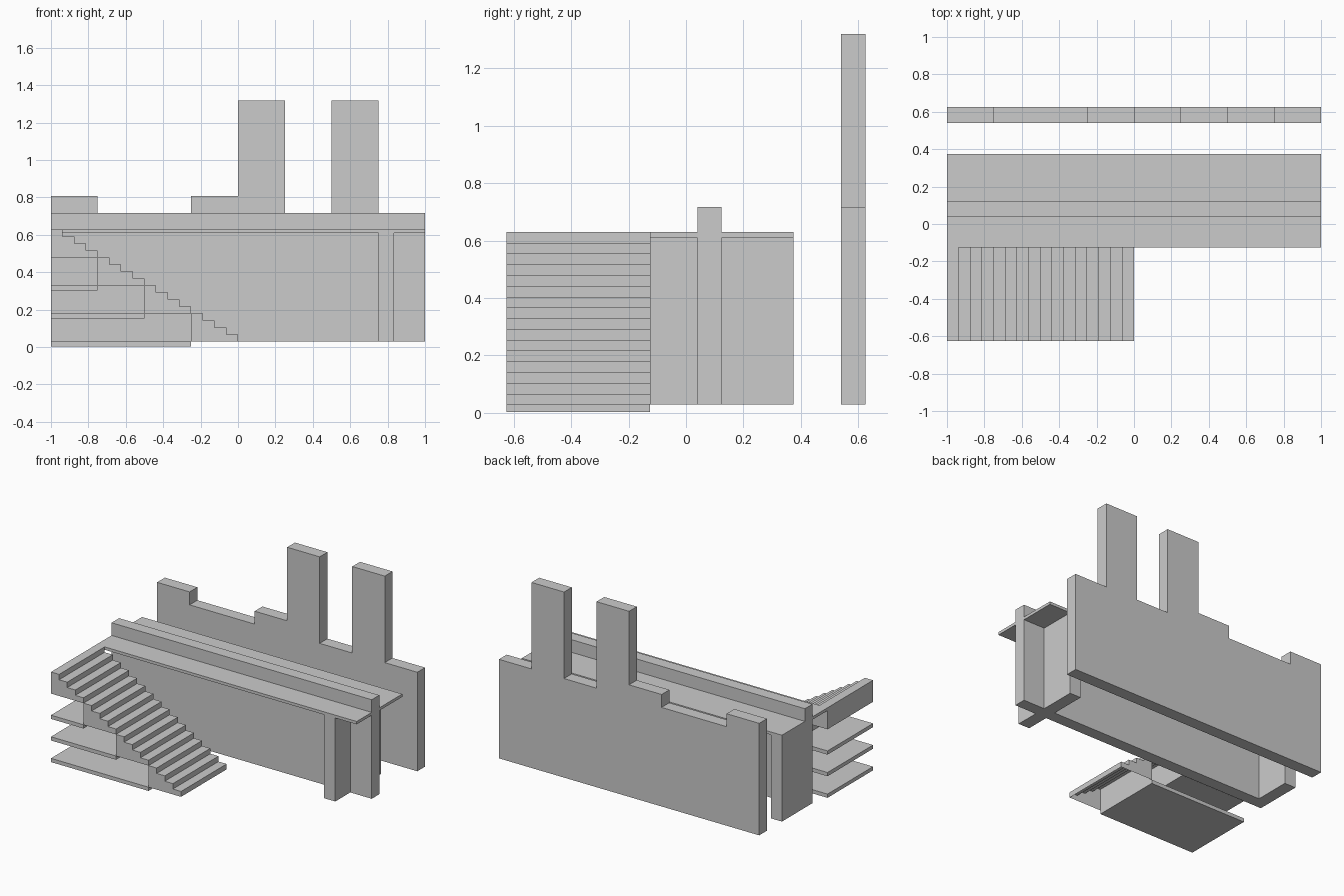
import bpy, bmesh

if "Cube" in bpy.data.objects:
    bpy.data.objects.remove(bpy.data.objects["Cube"])


def prism(name, profile, y0, y1, open_bottom=False):
    """Extrude an x-z outline from y0 to y1, optionally leaving the underside open."""
    bm = bmesh.new()
    face = bm.faces.new([bm.verts.new((x, y0, z)) for x, z in profile])
    ext = bmesh.ops.extrude_face_region(bm, geom=[face], use_keep_orig=True)
    moved = [g for g in ext["geom"] if isinstance(g, bmesh.types.BMVert)]
    bmesh.ops.translate(bm, verts=moved, vec=(0, y1 - y0, 0))
    bmesh.ops.recalc_face_normals(bm, faces=bm.faces[:])
    if open_bottom:
        low = min(v.co.z for v in bm.verts)
        under = [f for f in bm.faces if all(abs(v.co.z - low) < 1e-5 for v in f.verts)]
        bmesh.ops.delete(bm, geom=under, context='FACES')
    mesh = bpy.data.meshes.new(name)
    bm.to_mesh(mesh)
    bm.free()
    obj = bpy.data.objects.new(name, mesh)
    bpy.context.collection.objects.link(obj)
    return obj


def box(name, x0, x1, y0, y1, z0, z1):
    return prism(name, [(x0, z0), (x1, z0), (x1, z1), (x0, z1)], y0, y1)


BASE, DECK, TOP = 0.029, 0.629, 0.717
MERLON, TOWER = 0.807, 1.318

# Rear wall with battlements and two tall towers
prism("rear_wall", [
    (-1, BASE), (1, BASE), (1, TOP), (0.75, TOP), (0.75, TOWER), (0.5, TOWER),
    (0.5, TOP), (0.25, TOP), (0.25, TOWER), (0, TOWER), (0, MERLON),
    (-0.25, MERLON), (-0.25, TOP), (-0.75, TOP), (-0.75, MERLON), (-1, MERLON),
], 0.54, 0.625)

# Central wall, walkway deck on both sides of it
F, B = 0.04, 0.123
box("central_wall", -1, 1, F, B, BASE, TOP)
box("front_deck", -1, 1, -0.125, F, DECK - 0.02, DECK)
box("rear_deck", -1, 1, B, 0.375, DECK - 0.02, DECK)

# Cross walls carrying the deck
box("front_cross_wall", 0.75, 0.835, -0.125, F, BASE, DECK - 0.02)
box("rear_cross_wall", 0.75, 0.835, B, 0.375, BASE, DECK - 0.02)
box("end_cross_wall", -1, -0.915, B, 0.375, BASE, DECK - 0.02)

# Staircase: four hollow flights of four steps, each with a landing slab behind
RUN, RISE = 0.0625, 0.0375
for i in range(4):
    x, z = -0.25 * i, BASE + 0.15 * i
    outline = [(x - 0.25, z), (x, z)]
    for k in range(4):
        outline += [(x - RUN * k, z + RISE * (k + 1)),
                    (x - RUN * (k + 1), z + RISE * (k + 1))]
    prism(f"stair_flight_{i + 1}", outline, -0.625, -0.125, open_bottom=True)
    if i < 3:
        box(f"landing_slab_{i + 1}", -1, x - 0.25, -0.625, -0.125, z - BASE + 0.003, z)
